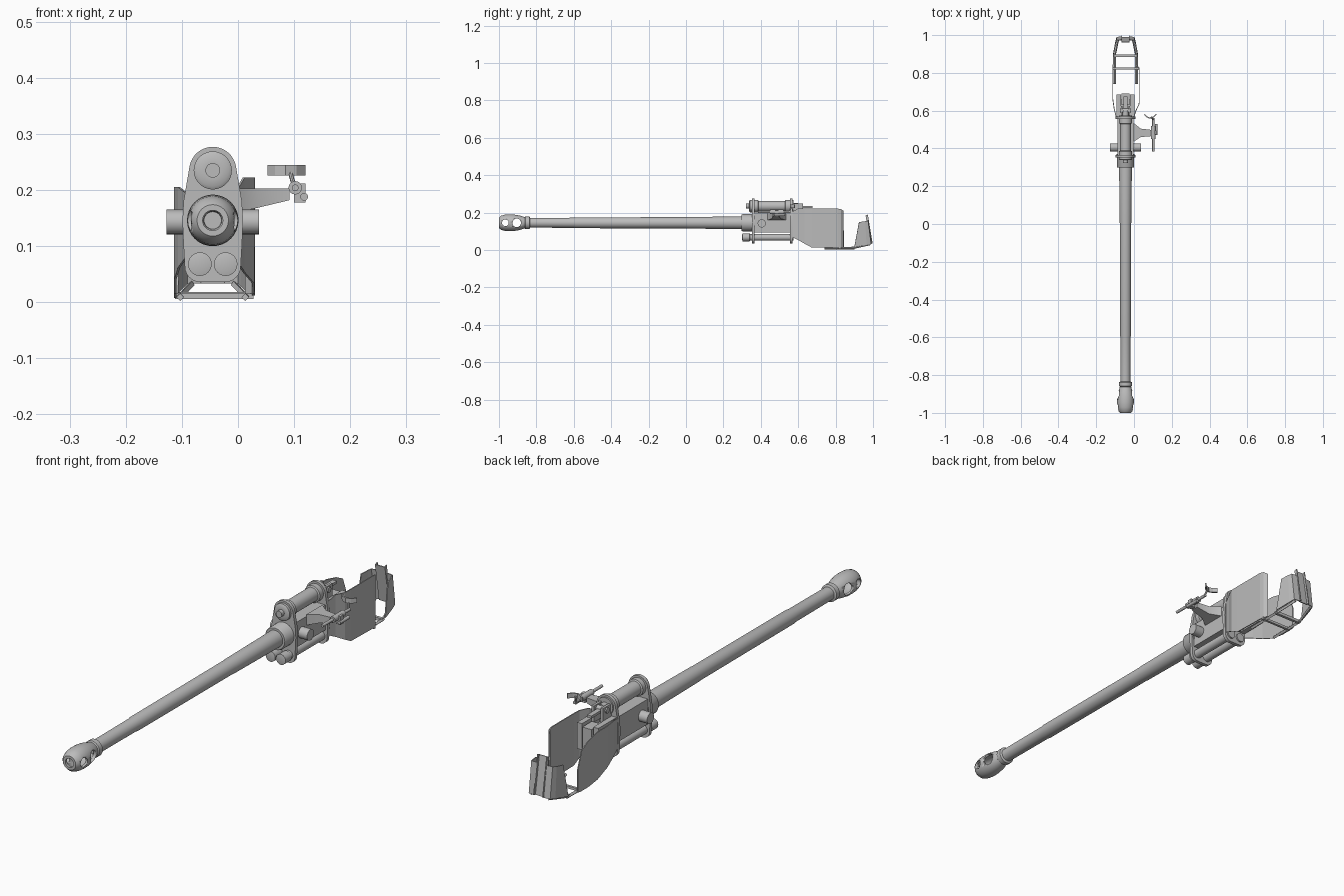
import bpy, bmesh, math
from mathutils import Vector

if "Cube" in bpy.data.objects:
    bpy.data.objects.remove(bpy.data.objects["Cube"])

CX, BZ = -0.045, 0.146          # bore axis
grey = bpy.data.materials.new("gun_grey")
grey.diffuse_color = (0.5, 0.5, 0.5, 1)
grey.use_nodes = True
grey.node_tree.nodes["Principled BSDF"].inputs["Base Color"].default_value = grey.diffuse_color


def finish(name, bm, smooth=False):
    bmesh.ops.recalc_face_normals(bm, faces=bm.faces[:])
    me = bpy.data.meshes.new(name)
    bm.to_mesh(me)
    bm.free()
    me.materials.append(grey)
    ob = bpy.data.objects.new(name, me)
    bpy.context.collection.objects.link(ob)
    if smooth:
        bpy.ops.object.select_all(action='DESELECT')
        ob.select_set(True)
        bpy.context.view_layer.objects.active = ob
        bpy.ops.object.shade_smooth_by_angle(angle=math.radians(35))
    return ob


def lathe(name, profile, x=CX, z=BZ, n=32, closed=False):
    """Revolve (y, radius) points about an axis parallel to y."""
    bm = bmesh.new()
    rings = [[bm.verts.new((x + r * math.cos(math.tau * i / n), y,
                            z + r * math.sin(math.tau * i / n))) for i in range(n)]
             for y, r in profile]
    pairs = list(zip(rings, rings[1:])) + ([(rings[-1], rings[0])] if closed else [])
    for a, b in pairs:
        for i in range(n):
            j = (i + 1) % n
            bm.faces.new((a[i], a[j], b[j], b[i]))
    if not closed:
        bm.faces.new(rings[0])
        bm.faces.new(rings[-1])
    return finish(name, bm, True)


def box(name, x0, x1, y0, y1, z0, z1):
    bm = bmesh.new()
    bmesh.ops.create_cube(bm, size=1)
    for v in bm.verts:
        v.co = ((x0 + x1) / 2 + v.co.x * (x1 - x0), (y0 + y1) / 2 + v.co.y * (y1 - y0),
                (z0 + z1) / 2 + v.co.z * (z1 - z0))
    return finish(name, bm)


def rod(name, a, b, r, n=20, r2=None):
    """Cylinder, cone or (n=4) square bar between two points."""
    a, b = Vector(a), Vector(b)
    bm = bmesh.new()
    bmesh.ops.create_cone(bm, cap_ends=True, segments=n, radius1=r,
                          radius2=r if r2 is None else r2, depth=(b - a).length)
    q = Vector((0, 0, 1)).rotation_difference(b - a)
    for v in bm.verts:
        v.co = q @ v.co + (a + b) / 2
    return finish(name, bm, n > 6)


def ribbon(name, pairs, t=0.004):
    """Sheet metal through (bottom, top) point pairs."""
    bm = bmesh.new()
    vs = [(bm.verts.new(a), bm.verts.new(b)) for a, b in pairs]
    for (a, b), (c, d) in zip(vs, vs[1:]):
        bm.faces.new((a, c, d, b))
    ob = finish(name, bm)
    mod = ob.modifiers.new("thickness", 'SOLIDIFY')
    mod.thickness, mod.offset = t, 0
    return ob


def prism(name, pts, lo, hi, axis):
    """Extrude a flat outline along y (points x, z) or z (points x, y)."""
    bm = bmesh.new()
    mk = (lambda p, k: (p[0], k, p[1])) if axis == 'y' else (lambda p, k: (p[0], p[1], k))
    a = [bm.verts.new(mk(p, lo)) for p in pts]
    b = [bm.verts.new(mk(p, hi)) for p in pts]
    bm.faces.new(a)
    bm.faces.new(b)
    for i in range(len(pts)):
        j = (i + 1) % len(pts)
        bm.faces.new((a[i], a[j], b[j], b[i]))
    return finish(name, bm, True)


# Barrel with slight taper, and the sleeve where it enters the cradle
lathe("barrel", [(-0.86, 0.026), (-0.60, 0.027), (-0.59, 0.029), (0.0, 0.030),
                 (0.01, 0.031), (0.22, 0.033), (0.30, 0.034), (0.31, 0.034)])
lathe("barrel_sleeve", [(0.298, 0.043), (0.303, 0.046), (0.352, 0.046), (0.356, 0.048), (0.37, 0.048)])

# Hollow muzzle brake with side ports
brake = lathe("muzzle_brake", [
    (-1.0, 0.018), (-1.0, 0.028), (-0.99, 0.037), (-0.97, 0.043), (-0.945, 0.045),
    (-0.92, 0.044), (-0.89, 0.039), (-0.872, 0.033), (-0.862, 0.030), (-0.858, 0.034),
    (-0.838, 0.034), (-0.834, 0.028), (-0.834, 0.014), (-0.87, 0.016), (-0.89, 0.028),
    (-0.92, 0.036), (-0.95, 0.036), (-0.98, 0.029), (-0.99, 0.018)], closed=True)
for i, (y, r) in enumerate([(-0.966, 0.018), (-0.905, 0.023)]):
    cutter = rod(f"port_cutter_{i}", (CX - 0.1, y, BZ), (CX + 0.1, y, BZ), r, 24)
    mod = brake.modifiers.new("port", 'BOOLEAN')
    mod.operation, mod.object, mod.solver = 'DIFFERENCE', cutter, 'EXACT'
    bpy.ops.object.select_all(action='DESELECT')
    bpy.context.view_layer.objects.active = brake
    brake.select_set(True)
    bpy.ops.object.modifier_apply(modifier=mod.name)
    bpy.data.objects.remove(cutter)

# Cradle end plates: rounded outline holding all the cylinders
half = [(0.042 * math.sin(math.radians(a)), 0.235 + 0.042 * math.cos(math.radians(a)))
        for a in range(0, 81, 10)]
half += [(0.052, 0.18), (0.054, 0.145), (0.052, 0.10), (0.050, 0.066)]
half += [(0.022 + 0.028 * math.cos(math.radians(a)), 0.064 - 0.028 * math.sin(math.radians(a)))
         for a in range(15, 91, 15)]
outline = [(CX + x, z) for x, z in half] + [(CX - x, z) for x, z in half[:0:-1]]
for nm, y0 in (("front", 0.352), ("rear", 0.555)):
    prism(f"cradle_{nm}_plate", outline, y0, y0 + 0.014, 'y')

# Cradle body and trunnions
box("cradle_body", -0.088, -0.002, 0.36, 0.575, 0.095, 0.195)
rod("trunnions", (-0.127, 0.405, 0.143), (0.037, 0.405, 0.143), 0.022)

# Recoil cylinder on top and paired cylinders underneath
lathe("recuperator", [(0.322, 0.013), (0.338, 0.013), (0.338, 0.028), (0.342, 0.034),
                      (0.385, 0.034), (0.388, 0.028), (0.53, 0.028), (0.533, 0.034),
                      (0.575, 0.034), (0.575, 0.016), (0.60, 0.016)], z=0.235, n=28)
for s in (-1, 1):
    lathe("buffer_cylinder", [(0.30, 0.012), (0.302, 0.021), (0.34, 0.021), (0.342, 0.018),
                              (0.56, 0.018), (0.575, 0.018)], x=CX + s * 0.023, z=0.068, n=24)

# Breech: two cheeks, block and top latch
for x0 in (-0.092, -0.020):
    box("breech_cheek", x0, x0 + 0.022, 0.56, 0.685, 0.095, 0.20)
box("breech_block", -0.072, -0.018, 0.56, 0.66, 0.10, 0.165)
box("breech_wedge", -0.065, -0.025, 0.63, 0.69, 0.11, 0.19)
for x0 in (-0.07, -0.03):
    box("latch_lug", x0, x0 + 0.01, 0.57, 0.625, 0.185, 0.25)
rod("latch_pin", (-0.075, 0.60, 0.235), (-0.015, 0.60, 0.235), 0.011, 12)
box("latch_bar", -0.055, -0.035, 0.58, 0.675, 0.226, 0.236)

# Right crew guard: flared at the front, turned in at the back
ribbon("right_guard", [((x, y, a), (x, y, b)) for x, y, a, b in [
    (0.000, 0.568, 0.07, 0.205), (0.010, 0.60, 0.054, 0.222), (0.027, 0.635, 0.034, 0.222),
    (0.028, 0.67, 0.015, 0.222), (0.028, 0.81, 0.012, 0.222), (0.025, 0.828, 0.012, 0.219),
    (0.014, 0.840, 0.016, 0.21)]])
# Left crew guard
ribbon("left_guard", [((x, y, a), (x, y, b)) for x, y, a, b in [
    (-0.092, 0.56, 0.08, 0.195), (-0.105, 0.61, 0.062, 0.205), (-0.112, 0.66, 0.04, 0.205),
    (-0.112, 0.72, 0.016, 0.205), (-0.112, 0.78, 0.008, 0.19), (-0.112, 0.82, 0.008, 0.17),
    (-0.112, 0.845, 0.01, 0.10)]])

# Low frame joining the guards to the tail guard
for s in (-1, 1):
    x = CX + s * 0.058
    rod("frame_rail", (x, 0.74, 0.009), (x, 0.90, 0.011), 0.007, 4)
    rod("frame_rail_end", (x, 0.89, 0.011), (CX + s * 0.038, 0.985, 0.032), 0.006, 4)
    # Tail wings, tapering upward
    ribbon("tail_wing", [((CX + s * a, b, c), (CX + s * d, e, f)) for a, b, c, d, e, f in [
        (0.064, 0.90, 0.016, 0.059, 0.925, 0.150), (0.052, 0.965, 0.028, 0.052, 0.957, 0.154),
        (0.046, 0.988, 0.033, 0.046, 0.972, 0.157), (0.020, 0.992, 0.034, 0.020, 0.974, 0.157)]])
    ribbon("tail_channel_side", [((CX + s * 0.020, 0.985, 0.034), (CX + s * 0.020, 0.960, 0.185)),
                                 ((CX + s * 0.020, 0.998, 0.036), (CX + s * 0.020, 0.972, 0.190))])
ribbon("tail_channel_back", [((CX + a, 0.987, 0.034), (CX + a, 0.962, 0.185)) for a in (-0.02, 0.02)])
box("front_crossbar", -0.112, 0.028, 0.818, 0.828, 0.006, 0.016)
box("middle_crossbar", -0.106, 0.016, 0.885, 0.897, 0.006, 0.018)

# Sight bracket and sight
arm = prism("sight_arm", [(-0.002, 0.435), (-0.002, 0.535), (0.035, 0.505), (0.092, 0.498),
                          (0.092, 0.465), (0.035, 0.46)], 0.160, 0.203, 'z')
for v in arm.data.vertices:             # underside rises toward the tip
    if v.co.z < 0.18:
        v.co.z += 0.022 * max(0, v.co.x) / 0.092
rod("sight_tube", (0.102, 0.385, 0.204), (0.102, 0.56, 0.204), 0.006, 12)
rod("sight_body", (0.102, 0.45, 0.204), (0.102, 0.52, 0.204), 0.012, 16)
rod("sight_knob", (0.118, 0.47, 0.188), (0.118, 0.53, 0.188), 0.007, 12)
box("sight_link", 0.100, 0.120, 0.475, 0.495, 0.178, 0.212)
rod("browpad_post", (0.102, 0.55, 0.20), (0.092, 0.565, 0.235), 0.004, 8)
ribbon("browpad", [((x, y, 0.226), (x, y, 0.245)) for x, y in
                   [(0.055, 0.580), (0.068, 0.567), (0.085, 0.560), (0.103, 0.566), (0.118, 0.582)]], 0.006)
